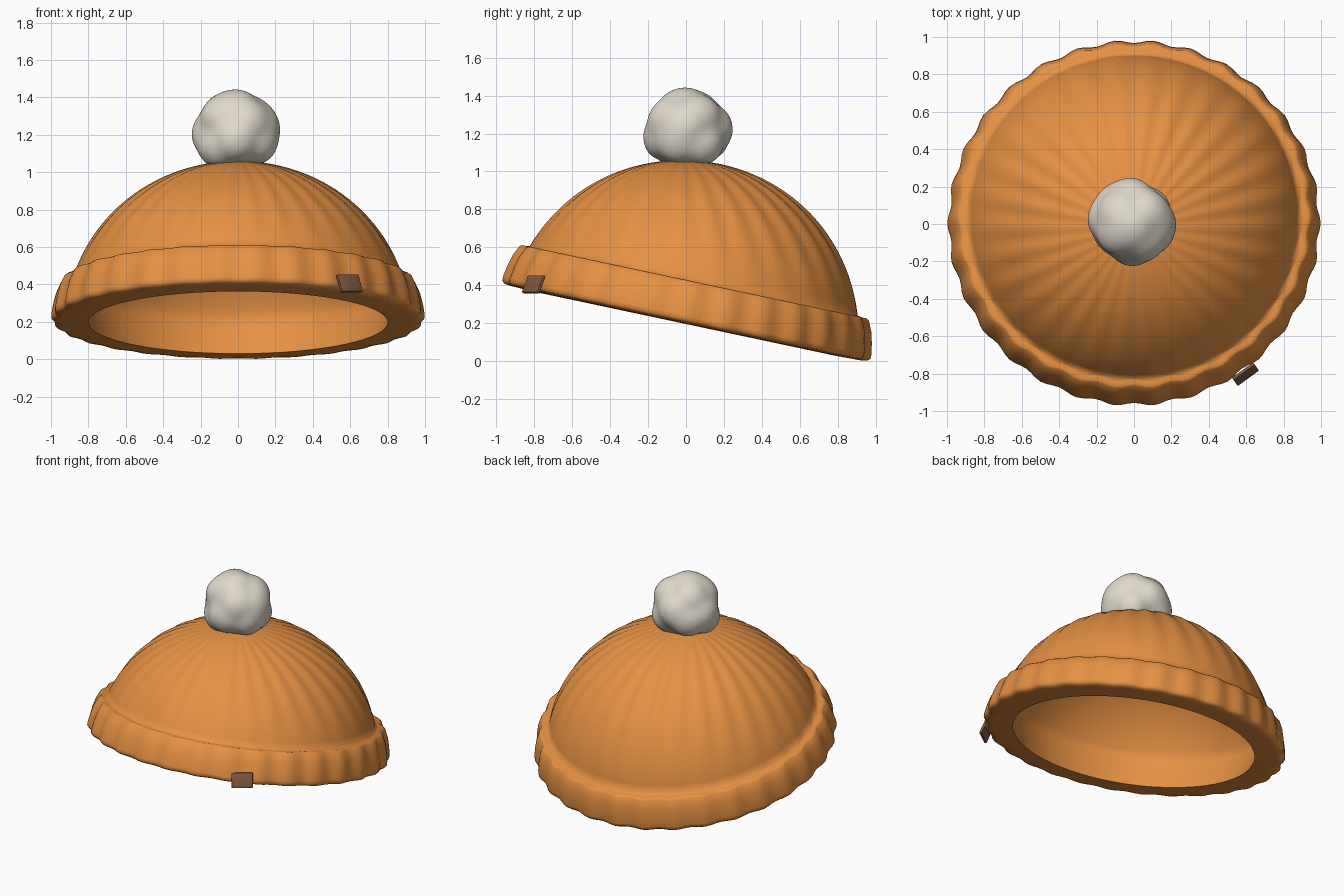
import bpy, bmesh, math
from mathutils import Vector, Matrix

if "Cube" in bpy.data.objects:
    bpy.data.objects.remove(bpy.data.objects["Cube"])

RIBS = 30
SEGMENTS = RIBS * 6
LEAN = math.radians(12)
TILT = Matrix.Translation((0, 0, 0.21)) @ Matrix.Rotation(-LEAN, 4, "X")


def material(name, colour):
    mat = bpy.data.materials.new(name)
    mat.use_nodes = True
    mat.diffuse_color = (*colour, 1)
    mat.node_tree.nodes["Principled BSDF"].inputs["Base Color"].default_value = (*colour, 1)
    return mat


orange = material("orange knit", (0.78, 0.28, 0.057))
cream = material("cream wool", (0.74, 0.69, 0.60))
brown = material("brown leather", (0.21, 0.093, 0.05))


def finish(bm, name, mat, angle):
    bmesh.ops.recalc_face_normals(bm, faces=bm.faces)
    mesh = bpy.data.meshes.new(name)
    bm.to_mesh(mesh)
    bm.free()
    mesh.materials.append(mat)
    obj = bpy.data.objects.new(name, mesh)
    bpy.context.collection.objects.link(obj)
    bpy.ops.object.select_all(action="DESELECT")
    obj.select_set(True)
    bpy.context.view_layer.objects.active = obj
    bpy.ops.object.shade_smooth_by_angle(angle=math.radians(angle))


# Crown: upright dome whose lower edge follows the tilted top of the brim
def crown_line(a, radius, height, edge, pleat):
    base, shift, slope = 0.15, -0.02, math.tan(LEAN)
    b = slope * radius * math.sin(a)
    k = 0.21 + edge / math.cos(LEAN) - slope * shift - base
    end = math.atan2(b, height) + math.acos(k / math.hypot(b, height))
    steps = 24
    line = []
    for i in range(steps + 1):
        f = 0.015 + 0.985 * i / steps
        r = radius * math.sin(f * end) * (1 + pleat * (1 - f) * math.cos(RIBS * a))
        line.append(Vector((r * math.cos(a), shift + r * math.sin(a),
                            base + height * math.cos(f * end))))
    return line


# Brim: rounded fold, scalloped on the outside, with a flat underside
BRIM = [(0.915, 0.212), (0.935, 0.213), (0.948, 0.203), (0.972, 0.15), (0.988, 0.09),
        (0.998, 0.03), (0.998, 0.01), (0.985, -0.004), (0.95, -0.01),
        (0.80, -0.014), (0.82, 0.06), (0.84, 0.13), (0.848, 0.18)]


def brim_line(a):
    line = []
    for r, h in BRIM:
        if r > 0.9:
            r -= 0.009 * (1 - math.cos(RIBS * a))
        line.append(TILT @ Vector((r * math.cos(a), r * math.sin(a), h)))
    return line


bm = bmesh.new()
columns = []
for i in range(SEGMENTS):
    a = math.tau * i / SEGMENTS
    outside = crown_line(a, 0.93, 0.91, 0.217, 0.025)
    inside = crown_line(a, 0.895, 0.875, 0.205, 0)
    columns.append([bm.verts.new(p) for p in outside + brim_line(a) + inside[::-1]])
for i, p in enumerate(columns):
    q = columns[(i + 1) % SEGMENTS]
    for j in range(len(p)):
        m = (j + 1) % len(p)
        bm.faces.new((p[j], q[j], q[m], p[m]))
finish(bm, "knitted_cap", orange, 92)

# Pompom: ball swollen by rounded tufts, flattened where it sits on the crown
tufts = [Vector(v).normalized() for v in (
    (-1, 0.15, 0), (0.9, -0.45, -0.4), (0, -0.2, 1), (0.65, 0.45, 0.7),
    (-0.6, -0.5, 0.7), (-0.05, 1, 0.2), (0, -1, -0.25), (-0.65, 0.8, -0.3),
    (-0.75, -0.5, -0.6), (0.95, -0.1, 0.3), (0.75, 0.6, -0.5), (0.45, -0.75, 0.5),
    (-0.5, 0.4, 0.8))]
bm = bmesh.new()
bmesh.ops.create_icosphere(bm, subdivisions=5, radius=1)
for v in bm.verts:
    d = v.co.normalized()
    swell = sum(math.exp(-11 * (1 - d.dot(t))) for t in tufts)
    v.co = d * (0.187 + 0.055 * math.tanh(1.5 * swell))
    v.co.z = max(v.co.z, -0.16)
bm.transform(Matrix.Translation((-0.01, 0.01, 1.205)))
finish(bm, "pompom", cream, 60)

# Thin leather tag leaning against the brim
bm = bmesh.new()
bmesh.ops.create_cube(bm, size=1)
bmesh.ops.scale(bm, verts=bm.verts, vec=(0.14, 0.018, 0.1))
bmesh.ops.bevel(bm, geom=bm.edges[:], offset=0.004, segments=2, affect="EDGES", profile=0.5)
bm.transform(Matrix.Translation((0.596, -0.803, 0.405))
             @ Matrix.Rotation(math.radians(36), 4, "Z")
             @ Matrix.Rotation(math.radians(-24), 4, "X"))
finish(bm, "tag", brown, 30)
